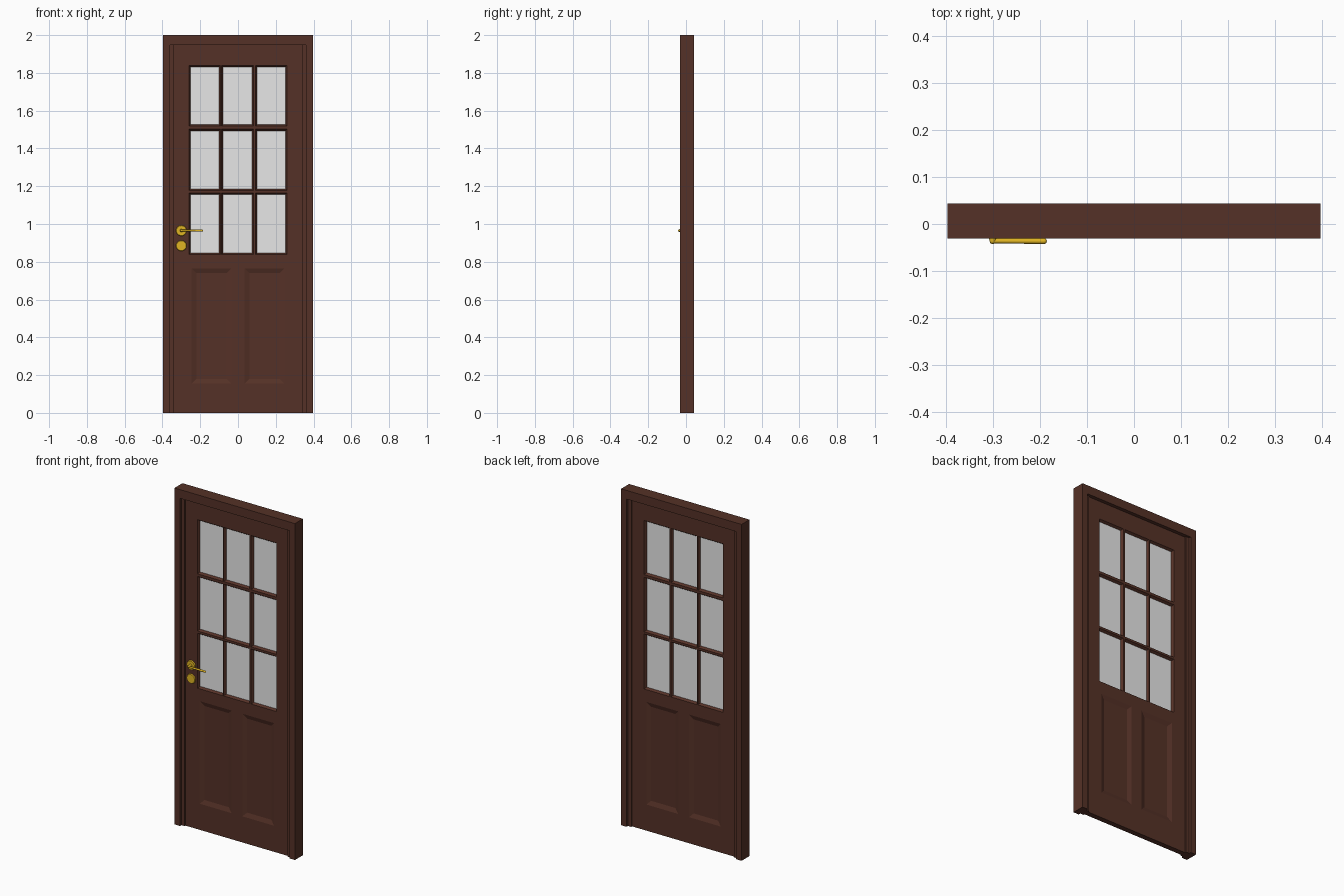
import bpy, bmesh, math
from mathutils import Matrix, Vector

cube = bpy.data.objects.get("Cube")
if cube:
    bpy.data.objects.remove(cube, do_unlink=True)


def material(name, rgb, metallic=0.0):
    m = bpy.data.materials.new(name)
    m.use_nodes = True
    m.diffuse_color = (*rgb, 1)
    m.node_tree.nodes["Principled BSDF"].inputs["Base Color"].default_value = (*rgb, 1)
    return m


WOOD = material("dark_brown_wood", (0.091, 0.031, 0.020))
GLASS = material("pale_grey_glass", (0.8, 0.8, 0.8))
BRASS = material("brass", (0.75, 0.46, 0.017))

YC = 0.0063       # middle of the frame depth
HALF = 0.0373     # half the frame depth
LEAF = 0.016      # half the leaf thickness


def finish(bm, name, mats, smooth=False):
    mesh = bpy.data.meshes.new(name)
    bm.to_mesh(mesh)
    bm.free()
    ob = bpy.data.objects.new(name, mesh)
    bpy.context.collection.objects.link(ob)
    for m in mats:
        mesh.materials.append(m)
    if smooth:
        bpy.ops.object.select_all(action="DESELECT")
        ob.select_set(True)
        bpy.context.view_layer.objects.active = ob
        bpy.ops.object.shade_smooth_by_angle(angle=math.radians(35))
    return ob


def box(name, x0, x1, z0, z1, half):
    bm = bmesh.new()
    size = Matrix.Diagonal((x1 - x0, 2 * half, z1 - z0, 1))
    place = Matrix.Translation(((x0 + x1) / 2, YC, (z0 + z1) / 2))
    bmesh.ops.create_cube(bm, size=1, matrix=place @ size)
    return finish(bm, name, [WOOD])


# Frame: head, jambs and the stepped stops inside them
box("frame_head", -0.396, 0.396, 1.948, 2, HALF)
for side, s in (("right", -1), ("left", 1)):
    a, b, c = sorted((s * 0.396, s * 0.36)), sorted((s * 0.36, s * 0.338)), s
    box(side + "_jamb", *a, 0, 1.948, HALF)
    box(side + "_stop", *b, 0, 1.948, 0.024)

# Leaf openings, as (start, end) pairs
PANE_X = [(-0.26, -0.093), (-0.087, 0.083), (0.093, 0.26)]
PANE_Z = [(0.838, 1.165), (1.178, 1.502), (1.518, 1.84)]
PANEL_X = [(-0.245, -0.035), (0.035, 0.245)]
PANEL_Z = [(0.155, 0.765)]


def face_grid(bm, xs, zs, x_range, z_range):
    """Flat grid facing the front; returns the faces of the openings."""
    def cuts(pairs, ends):
        return [ends[0]] + [v for p in pairs for v in p] + [ends[1]]
    cx, cz = cuts(xs, x_range), cuts(zs, z_range)
    verts = [[bm.verts.new((x, YC - LEAF, z)) for x in cx] for z in cz]
    openings = []
    for j in range(len(cz) - 1):
        for i in range(len(cx) - 1):
            f = bm.faces.new((verts[j][i], verts[j][i + 1],
                              verts[j + 1][i + 1], verts[j + 1][i]))
            if i % 2 and j % 2:
                openings.append(f)
    bm.normal_update()
    return openings


# Door leaf: panes and fielded panels sunk into both sides
bm = bmesh.new()
panes = face_grid(bm, PANE_X, PANE_Z, (-0.338, 0.338), (0.8, 1.948))
panels = face_grid(bm, PANEL_X, PANEL_Z, (-0.338, 0.338), (0, 0.8))
bmesh.ops.inset_individual(bm, faces=panes, thickness=0.012, depth=-0.013)
for f in panes:
    f.material_index = 1
bmesh.ops.inset_individual(bm, faces=panels, thickness=0.036, depth=-0.009)
back = bmesh.ops.duplicate(bm, geom=bm.verts[:] + bm.edges[:] + bm.faces[:])["geom"]
for v in (g for g in back if isinstance(g, bmesh.types.BMVert)):
    v.co.y = 2 * YC - v.co.y
bmesh.ops.reverse_faces(bm, faces=[g for g in back if isinstance(g, bmesh.types.BMFace)])
finish(bm, "door_leaf", [WOOD, GLASS])
box("leaf_bottom_edge", -0.338, 0.338, 0, 0.004, LEAF - 0.0005)


def rod(name, start, end, r1, r2, sides=16, smooth=True):
    a, b = Vector(start), Vector(end)
    d = b - a
    bm = bmesh.new()
    turn = d.to_track_quat("Z", "Y").to_matrix().to_4x4()
    bmesh.ops.create_cone(bm, cap_ends=True, segments=sides, radius1=r1, radius2=r2,
                          depth=d.length, matrix=Matrix.Translation((a + b) / 2) @ turn)
    return finish(bm, name, [BRASS], smooth)


def ball(name, centre, r):
    bm = bmesh.new()
    bmesh.ops.create_uvsphere(bm, u_segments=16, v_segments=8, radius=r,
                              matrix=Matrix.Translation(centre))
    return finish(bm, name, [BRASS], True)


# Brass handle: two round plates, a stem and a tapered lever
front = YC - LEAF
HX, HZ = -0.3, 0.965
for name, z in (("handle_rose", HZ), ("keyhole_rose", 0.885)):
    rod(name, (HX, front + 0.002, z), (HX, front - 0.007, z), 0.029, 0.026, 24)
rod("handle_stem", (HX, front, HZ), (HX, -0.036, HZ), 0.009, 0.007)
rod("handle_lever", (HX, -0.036, HZ), (-0.191, -0.0365, HZ), 0.005, 0.006)
ball("lever_root", (HX, -0.036, HZ), 0.0065)
ball("lever_tip", (-0.191, -0.0365, HZ), 0.006)
